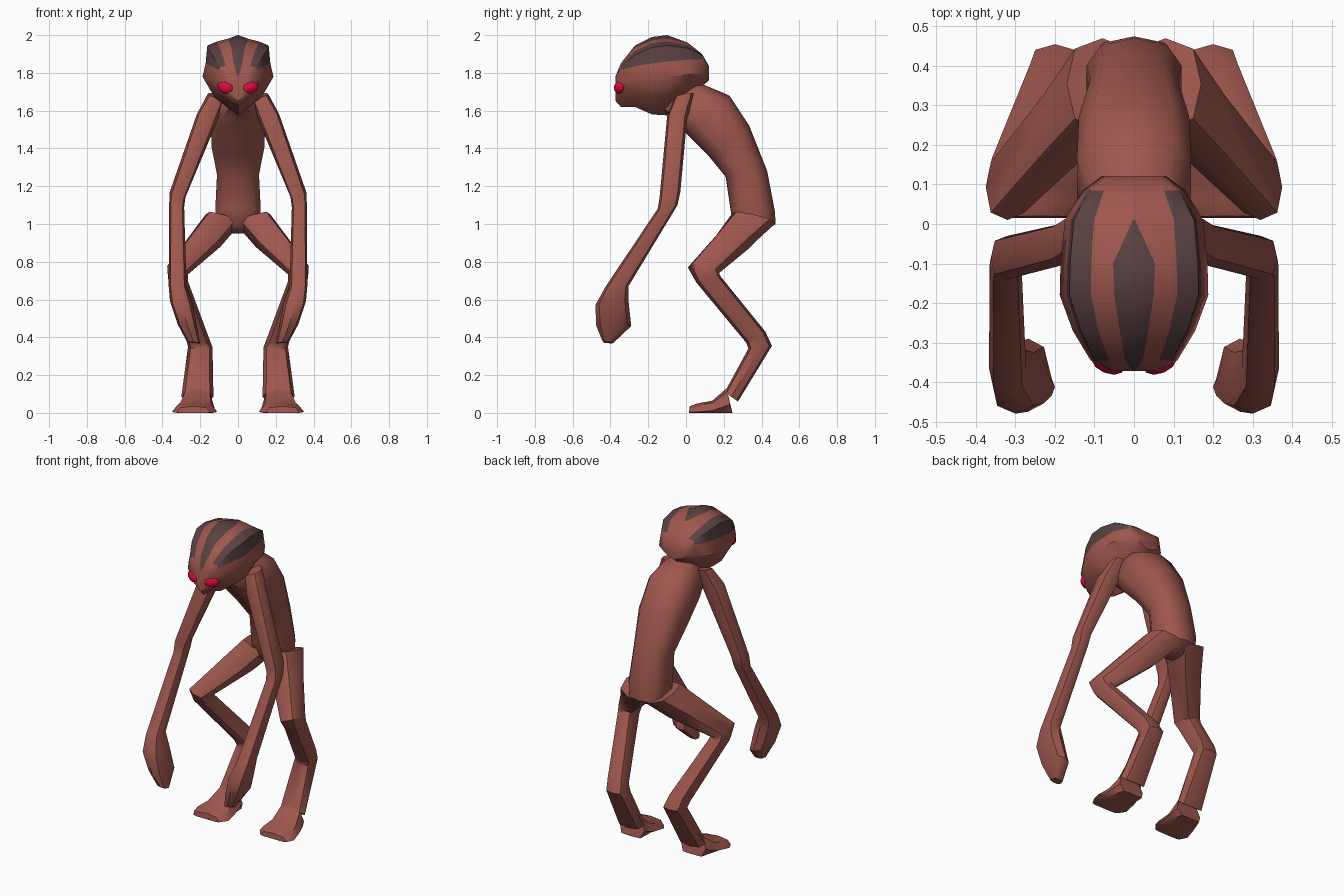
import bpy, bmesh, math
from mathutils import Vector


def material(name, rgb):
    m = bpy.data.materials.new(name)
    m.diffuse_color = (*rgb, 1)
    return m


SKIN = material("brown_skin", (0.34, 0.095, 0.075))
STRIPE = material("dark_stripe", (0.10, 0.052, 0.052))
EYE = material("red_eye", (0.75, 0.003, 0.05))


def finish(bm, name, mats, angle=45):
    bmesh.ops.recalc_face_normals(bm, faces=bm.faces)
    me = bpy.data.meshes.new(name)
    bm.to_mesh(me)
    bm.free()
    ob = bpy.data.objects.new(name, me)
    bpy.context.collection.objects.link(ob)
    for m in mats:
        me.materials.append(m)
    bpy.ops.object.select_all(action='DESELECT')
    ob.select_set(True)
    bpy.context.view_layer.objects.active = ob
    bpy.ops.object.shade_smooth_by_angle(angle=math.radians(angle))
    return ob


def bridge(bm, rings, paint=None):
    """Skin a list of closed rings and cap both ends."""
    loops = [[bm.verts.new(p) for p in r] for r in rings]
    n = len(loops[0])
    for i in range(len(loops) - 1):
        for j in range(n):
            k = (j + 1) % n
            f = bm.faces.new((loops[i][j], loops[i][k], loops[i + 1][k], loops[i + 1][j]))
            if paint:
                f.material_index = paint(i, j)
    bm.faces.new(loops[0])
    bm.faces.new(loops[-1])


def limb(name, sections, side=1, n=8):
    """Each section: front y, z, back y, z, centre x, half width, sideways tilt."""
    rings = []
    for yf, zf, yb, zb, xc, hw, tilt in sections:
        ring = []
        for j in range(n):
            a = 2 * math.pi * j / n
            c, s = (math.copysign(abs(v) ** 0.75, v) for v in (math.cos(a), math.sin(a)))
            y = (yf + yb) / 2 + c * (yb - yf) / 2
            z = (zf + zb) / 2 + c * (zb - zf) / 2 + s * hw * tilt
            ring.append(Vector((side * (xc + s * hw), y, max(z, 0))))
        rings.append(ring)
    bm = bmesh.new()
    bridge(bm, rings)
    return finish(bm, name, [SKIN])


# Torso, from neck to crotch
limb("torso", [
    (-0.13, 1.60, 0.03, 1.75, 0, 0.07, 0),
    (-0.06, 1.55, 0.10, 1.735, 0, 0.125, 0),
    (0.00, 1.48, 0.23, 1.68, 0, 0.15, 0),
    (0.12, 1.36, 0.335, 1.52, 0, 0.145, 0),
    (0.21, 1.25, 0.43, 1.28, 0, 0.115, 0),
    (0.235, 1.08, 0.47, 1.07, 0, 0.125, 0),
    (0.25, 0.99, 0.475, 1.00, 0, 0.115, 0),
    (0.30, 0.95, 0.40, 0.95, 0, 0.04, 0),
], n=10)

ARM = [
    (-0.06, 1.67, 0.04, 1.69, 0.115, 0.045, 0.2),
    (-0.10, 1.57, 0.005, 1.55, 0.165, 0.053, 0.4),
    (-0.14, 1.14, -0.03, 1.17, 0.32, 0.042, 0.3),
    (-0.15, 1.08, -0.045, 1.10, 0.325, 0.04, 0),
    (-0.425, 0.67, -0.305, 0.67, 0.32, 0.047, 0),
    (-0.48, 0.57, -0.305, 0.60, 0.30, 0.06, 0.1),
    (-0.475, 0.46, -0.29, 0.46, 0.268, 0.052, 0.2),
    (-0.44, 0.375, -0.385, 0.37, 0.235, 0.035, 0.1),
]
LEG = [
    (0.24, 1.05, 0.47, 1.00, 0.08, 0.09, 0.3),
    (0.16, 0.94, 0.35, 0.89, 0.17, 0.075, 0.5),
    (0.01, 0.77, 0.175, 0.74, 0.32, 0.055, 0.4),
    (0.055, 0.69, 0.185, 0.72, 0.318, 0.052, 0.1),
    (0.32, 0.37, 0.42, 0.43, 0.215, 0.06, 0),
    (0.33, 0.34, 0.455, 0.355, 0.2, 0.065, 0),
    (0.205, 0.11, 0.275, 0.06, 0.215, 0.085, 0),
]
FOOT = [
    (0.215, 0.13, 0.25, -0.04, 0.215, 0.085, 0),
    (0.14, 0.065, 0.14, -0.04, 0.225, 0.105, 0),
    (0.06, 0.05, 0.06, -0.04, 0.23, 0.12, 0),
    (0.02, 0.035, 0.015, -0.03, 0.235, 0.09, 0),
]
for label, side in (("left", 1), ("right", -1)):
    limb(label + "_arm", ARM, side)
    limb(label + "_leg", LEG, side)
    limb(label + "_foot", FOOT, side)

    # Eye, an almond set into the front of the face
    bm = bmesh.new()
    bmesh.ops.create_uvsphere(bm, u_segments=10, v_segments=6, radius=1)
    eye = finish(bm, label + "_eye", [EYE])
    eye.scale = (0.046, 0.026, 0.034)
    eye.rotation_euler = (0, side * -0.25, side * 0.4)
    eye.location = (side * 0.066, -0.352, 1.724)

# Head: y, half width, crown z, ridge z, stripe base z, cheek z, chin z,
# half width of the middle stripe
HEAD = [
    (-0.372, 0.06, 1.785, 1.78, 1.775, 1.73, 1.65, 0.004),
    (-0.345, 0.11, 1.85, 1.83, 1.815, 1.76, 1.62, 0.022),
    (-0.27, 0.155, 1.945, 1.895, 1.835, 1.77, 1.62, 0.036),
    (-0.18, 0.188, 1.99, 1.935, 1.85, 1.78, 1.58, 0.050),
    (-0.10, 0.186, 2.00, 1.945, 1.86, 1.78, 1.575, 0.053),
    (0.01, 0.175, 1.96, 1.93, 1.87, 1.79, 1.66, 0.003),
    (0.085, 0.13, 1.90, 1.895, 1.87, 1.80, 1.73, 0.003),
    (0.122, 0.08, 1.835, 1.83, 1.82, 1.80, 1.76, 0.003),
]
rings = []
for y, w, zt, zr, zs, zc, zb, m in HEAD:
    half = [(m, zt - (zt - zr) * 0.35 * m / 0.053), (0.58 * w, zr + (zt - zr) * 0.4),
            (0.87 * w, zr), (0.91 * w, zs), (w, zc), (0.66 * w, zb + (zc - zb) * 0.45)]
    ring = [(0, zt)] + half + [(0, zb)] + [(-x, z) for x, z in reversed(half)]
    rings.append([Vector((x, y, z)) for x, z in ring])


def head_paint(i, j):
    j = min(j, 13 - j)
    return int((j == 0 and i < 5) or (j in (2, 3) and 1 <= i < 6))


bm = bmesh.new()
bridge(bm, rings, head_paint)
finish(bm, "head", [SKIN, STRIPE])
